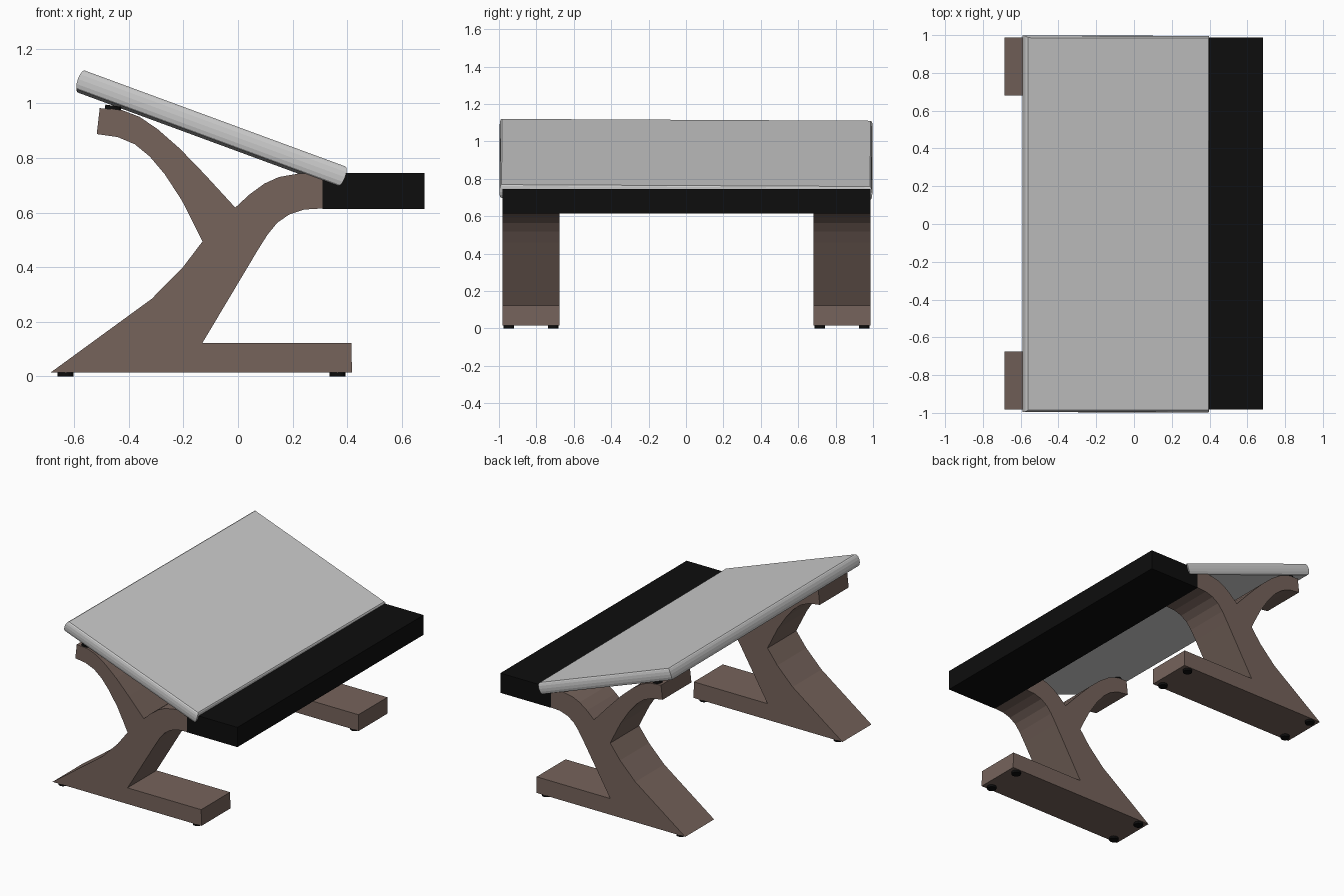
import bpy, bmesh
from math import radians, cos, sin
from mathutils import Matrix

if "Cube" in bpy.data.objects:
    bpy.data.objects.remove(bpy.data.objects["Cube"])


def material(name, color):
    m = bpy.data.materials.new(name)
    m.diffuse_color = (*color, 1)
    m.use_nodes = True
    m.node_tree.nodes["Principled BSDF"].inputs["Base Color"].default_value = m.diffuse_color
    return m


BROWN = material("brown", (0.18, 0.125, 0.105))
BLACK = material("black", (0.004, 0.004, 0.004))


def finish(name, bm, mat=None):
    bmesh.ops.recalc_face_normals(bm, faces=bm.faces)
    me = bpy.data.meshes.new(name)
    bm.to_mesh(me)
    bm.free()
    ob = bpy.data.objects.new(name, me)
    bpy.context.collection.objects.link(ob)
    if mat:
        me.materials.append(mat)
    return ob


def extrude_profile(name, pts, y0, y1, mat):
    bm = bmesh.new()
    face = bm.faces.new([bm.verts.new((x, y0, z)) for x, z in pts])
    new = bmesh.ops.extrude_face_region(bm, geom=[face])["geom"]
    verts = [v for v in new if isinstance(v, bmesh.types.BMVert)]
    bmesh.ops.translate(bm, verts=verts, vec=(0, y1 - y0, 0))
    return finish(name, bm, mat)


def disc(name, loc, r, h, tilt=0):
    bm = bmesh.new()
    mx = Matrix.Translation(loc) @ Matrix.Rotation(tilt, 4, 'Y')
    bmesh.ops.create_cone(bm, cap_ends=True, segments=16, radius1=r,
                          radius2=r, depth=h, matrix=mx)
    return finish(name, bm, BLACK)


# Y-shaped side leg with foot bar, upper left arm and right arm
LEG = [
    (-0.685, 0.015), (-0.316, 0.284), (-0.203, 0.398), (-0.13, 0.494),
    (-0.16, 0.555), (-0.206, 0.645), (-0.268, 0.74), (-0.323, 0.805),
    (-0.378, 0.85), (-0.44, 0.876), (-0.517, 0.887),
    (-0.506, 0.982), (-0.425, 0.975), (-0.36, 0.95), (-0.294, 0.905),
    (-0.214, 0.835), (-0.122, 0.74), (-0.01, 0.618),
    (0.042, 0.666), (0.097, 0.706), (0.15, 0.73), (0.225, 0.743),
    (0.31, 0.745), (0.31, 0.615), (0.243, 0.611), (0.188, 0.593),
    (0.144, 0.563), (0.108, 0.519), (0.071, 0.46),
    (-0.13, 0.123), (0.415, 0.123), (0.417, 0.015),
]

for side, yc in (("front", -0.829), ("back", 0.834)):
    extrude_profile(side + "_leg", LEG, yc - 0.153, yc + 0.153, BROWN)
    for i, dy in enumerate((-0.119, 0.119)):
        # rubber feet and the pads that carry the desk top
        disc(f"{side}_foot_left_{i}", (-0.631, yc + dy, 0.009), 0.029, 0.018)
        disc(f"{side}_foot_right_{i}", (0.364, yc + dy, 0.009), 0.029, 0.018)
        disc(f"{side}_pad_{i}", (-0.457, yc + dy, 0.982), 0.03, 0.018, radians(8))

# black ledge along the low edge
extrude_profile("ledge", [(0.31, 0.613), (0.683, 0.613), (0.683, 0.745), (0.31, 0.745)],
                -0.982, 0.987, BLACK)

# slanted desk top: stacked rectangles give the bulging rounded rim
bm = bmesh.new()
L, W, T, BULGE = 1.042, 1.994, 0.075, 0.012
rings = []
for k in range(7):
    a = radians(-90 + 30 * k)
    inset = BULGE * (1 - cos(a))
    hx, hy, z = L / 2 - inset, W / 2 - inset, T / 2 * sin(a)
    rings.append([bm.verts.new((sx * hx, sy * hy, z))
                  for sx, sy in ((-1, -1), (1, -1), (1, 1), (-1, 1))])
for lo, hi in zip(rings, rings[1:]):
    for i in range(4):
        j = (i + 1) % 4
        bm.faces.new((lo[i], lo[j], hi[j], hi[i]))
bm.faces.new(rings[0][::-1])
bm.faces.new(rings[-1])
bm.transform(Matrix.Translation((-0.097, 0, 0.904))
             @ Matrix.Rotation(radians(-0.29), 4, 'X')
             @ Matrix.Rotation(radians(20.2), 4, 'Y'))
finish("desk_top", bm)
